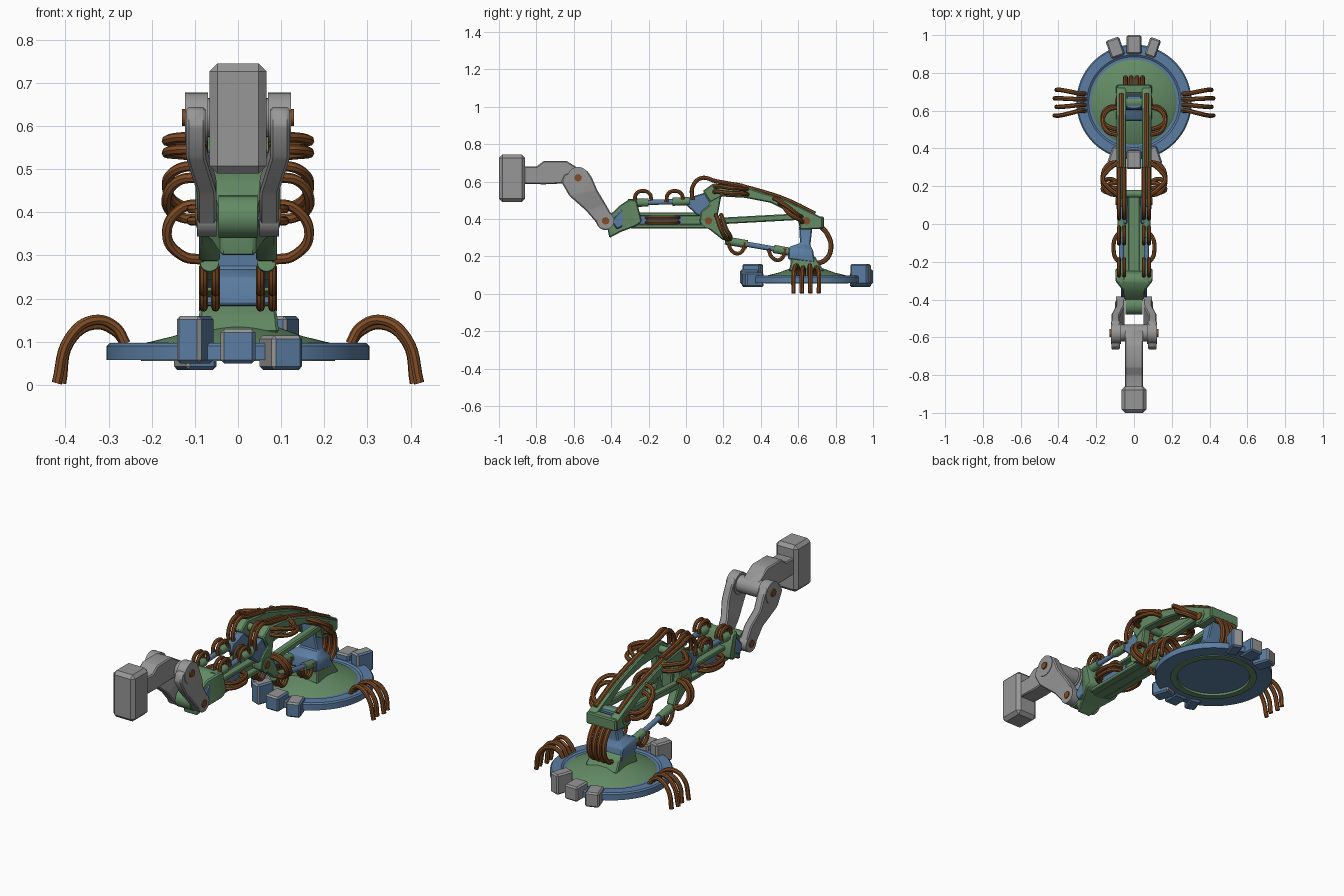
import bpy, bmesh, math
from mathutils import Vector, Matrix


def material(name, rgb):
    m = bpy.data.materials.new(name)
    m.diffuse_color = (*rgb, 1)
    return m


BLUE = material("steel blue", (0.105, 0.205, 0.36))
GREEN = material("sage green", (0.125, 0.26, 0.13))
GREY = material("light grey", (0.31, 0.31, 0.31))
BROWN = material("copper brown", (0.22, 0.075, 0.02))


def finish(bm, name, mat, bevel=0.0):
    bmesh.ops.recalc_face_normals(bm, faces=bm.faces)
    if bevel:
        bmesh.ops.bevel(bm, geom=bm.edges[:], offset=bevel, segments=1, affect='EDGES', clamp_overlap=True)
    me = bpy.data.meshes.new(name)
    bm.to_mesh(me)
    bm.free()
    ob = bpy.data.objects.new(name, me)
    bpy.context.collection.objects.link(ob)
    me.materials.append(mat)
    return ob


def plate(name, pts, x0, x1, mat, bevel=0.006):
    """Side outline (y, z) extruded from x0 to x1."""
    bm = bmesh.new()
    a = [bm.verts.new((x0, y, z)) for y, z in pts]
    b = [bm.verts.new((x1, y, z)) for y, z in pts]
    bm.faces.new(a)
    bm.faces.new(b[::-1])
    for i in range(len(pts)):
        j = (i + 1) % len(pts)
        bm.faces.new((a[i], b[i], b[j], a[j]))
    return finish(bm, name, mat, bevel)


def pair(name, pts, x0, x1, mat, bevel=0.006):
    for s, side in ((1, "right"), (-1, "left")):
        plate(f"{name}_{side}", pts, s * x0, s * x1, mat, bevel)


def box(name, x0, x1, y0, y1, z0, z1, mat, bevel=0.006):
    return plate(name, [(y0, z0), (y1, z0), (y1, z1), (y0, z1)], x0, x1, mat, bevel)


def strip(name, stations, mat, bevel=0.006):
    """Bar through stations (point a, point b, x0, x1), capped at both ends."""
    bm = bmesh.new()
    rings = [[bm.verts.new(v) for v in ((x0, *a), (x1, *a), (x1, *b), (x0, *b))] for a, b, x0, x1 in stations]
    for r, q in zip(rings, rings[1:]):
        for i in range(4):
            j = (i + 1) % 4
            bm.faces.new((r[i], r[j], q[j], q[i]))
    bm.faces.new(rings[0])
    bm.faces.new(rings[-1])
    return finish(bm, name, mat, bevel)


def rod(name, p, q, r, mat, sides=20):
    p, q = Vector(p), Vector(q)
    bm = bmesh.new()
    bmesh.ops.create_cone(bm, cap_ends=True, segments=sides, radius1=r, radius2=r, depth=(q - p).length)
    rot = (q - p).to_track_quat('Z', 'Y').to_matrix().to_4x4()
    bmesh.ops.transform(bm, matrix=Matrix.Translation((p + q) / 2) @ rot, verts=bm.verts)
    return finish(bm, name, mat)


def lathe(name, profile, mat, centre=(0, 0.645), n=64):
    bm = bmesh.new()
    vs = [bm.verts.new((r, 0, z)) for r, z in profile]
    es = [bm.edges.new((vs[i], vs[(i + 1) % len(vs)])) for i in range(len(vs))]
    bmesh.ops.spin(bm, geom=vs + es, cent=(0, 0, 0), axis=(0, 0, 1), angle=2 * math.pi, steps=n)
    bmesh.ops.remove_doubles(bm, verts=bm.verts, dist=1e-4)
    bmesh.ops.translate(bm, vec=(*centre, 0), verts=bm.verts)
    return finish(bm, name, mat)


def cable(name, pts, r=0.012, sides=(1, -1)):
    for s in sides:
        cu = bpy.data.curves.new(name, 'CURVE')
        cu.dimensions = '3D'
        cu.bevel_depth, cu.bevel_resolution, cu.resolution_u = r, 2, 6
        cu.use_fill_caps = True
        sp = cu.splines.new('BEZIER')
        sp.bezier_points.add(len(pts) - 1)
        for bp, (x, y, z) in zip(sp.bezier_points, pts):
            bp.co = (s * x, y, z)
            bp.handle_left_type = bp.handle_right_type = 'AUTO'
        ob = bpy.data.objects.new(name, cu)
        bpy.context.collection.objects.link(ob)
        cu.materials.append(BROWN)


# Round base: blue ring, green dome, recessed underside
lathe("base_ring", [(0.19, 0.06), (0.305, 0.058), (0.305, 0.09), (0.298, 0.097), (0.25, 0.097),
                    (0.24, 0.09), (0.19, 0.09)], BLUE)
lathe("base_dome", [(0, 0.135), (0.09, 0.135), (0.15, 0.113), (0.212, 0.098), (0.225, 0.09),
                    (0.225, 0.055), (0.19, 0.055), (0.185, 0.075), (0, 0.075)], GREEN)
lathe("base_underside", [(0, 0.066), (0.187, 0.066), (0.187, 0.076), (0, 0.076)], BLUE)

# Clamp blocks on the front and back of the ring
for turn, end in ((0, "front"), (math.pi, "back")):
    for i, (ang, w, z0, z1) in enumerate(((-19, 0.06, 0.05, 0.16), (0, 0.08, 0.05, 0.13), (19, 0.075, 0.035, 0.115))):
        ob = box(f"{end}_clamp_{i}", -w / 2, w / 2, -0.355, -0.255, z0, z1, GREY, 0.008)
        ob.data.transform(Matrix.Translation((0, 0.645, 0)) @ Matrix.Rotation(turn + math.radians(ang), 4, 'Z'))
        ob.data.materials.append(BLUE)
        for f in ob.data.polygons:
            f.material_index = int(f.normal.x > 0.6 or f.normal.y < -0.9 or f.normal.z < -0.6)

# Cables hanging off both sides of the ring
for i in range(4):
    y = 0.60 + 0.03 * i
    e = 0.575 + 0.045 * i
    k = 0.01 * (i % 2)
    cable("base_cable", [(0.26, y, 0.095), (0.285, y, 0.135 - k), (0.335, (y + e) / 2, 0.15 - k),
                         (0.39, e, 0.11 - k), (0.42 - k, e, 0.004)])

# Turret column
strip("turret_foot", [((0.55, 0.12), (0.74, 0.12), -0.095, 0.095), ((0.56, 0.165), (0.71, 0.165), -0.09, 0.09),
                      ((0.56, 0.2), (0.69, 0.2), -0.085, 0.085)], GREEN)
strip("turret_column", [((0.545, 0.185), (0.69, 0.165), -0.09, 0.09), ((0.55, 0.25), (0.68, 0.23), -0.09, 0.09),
                        ((0.61, 0.27), (0.665, 0.26), -0.055, 0.055), ((0.605, 0.35), (0.675, 0.35), -0.04, 0.04),
                        ((0.61, 0.42), (0.68, 0.42), -0.04, 0.04)], BLUE)
rod("shoulder_axle", (-0.095, 0.645, 0.39), (0.095, 0.645, 0.39), 0.035, GREEN)

# Upper arm: two side frames tied together at the back
pair("upper_rail", [(0.09, 0.55), (0.145, 0.59), (0.315, 0.572), (0.53, 0.503), (0.73, 0.407), (0.73, 0.348),
                    (0.61, 0.342), (0.594, 0.417), (0.45, 0.487), (0.315, 0.513), (0.19, 0.52), (0.13, 0.487)],
     0.042, 0.092, GREEN)
pair("lower_strut", [(0.15, 0.37), (0.61, 0.395), (0.61, 0.43), (0.15, 0.405)], 0.045, 0.085, GREEN)
pair("elbow_link", [(0.10, 0.53), (0.19, 0.53), (0.17, 0.42), (0.235, 0.30), (0.2, 0.285), (0.13, 0.34),
                    (0.07, 0.38), (0.08, 0.44), (0.13, 0.48)], 0.042, 0.09, GREEN)
pair("elbow_insert", [(0.0, 0.475), (0.0, 0.51), (0.1, 0.54), (0.15, 0.5), (0.12, 0.4), (0.06, 0.42)],
     0.035, 0.078, BLUE)
box("shoulder_tie", -0.09, 0.09, 0.69, 0.738, 0.35, 0.412, GREEN)
rod("elbow_axle", (-0.092, 0.12, 0.39), (0.092, 0.12, 0.39), 0.04, GREEN)
rod("upper_tie", (-0.06, 0.16, 0.55), (0.06, 0.16, 0.55), 0.02, GREEN)


def piston(name, x, a, b):
    """Green end sleeves with a thinner blue rod between."""
    for s in (1, -1):
        p, q = Vector((s * x, *a)), Vector((s * x, *b))
        rod(name + "_rod", p, q, 0.014, BLUE)
        rod(name + "_sleeve", p, p.lerp(q, 0.33), 0.022, GREEN)
        rod(name + "_end", p.lerp(q, 0.72), q, 0.022, GREEN)


piston("lower_piston", 0.066, (0.21, 0.285), (0.57, 0.222))
piston("upper_piston", 0.066, (-0.31, 0.485), (0.02, 0.495))

# Forearm: beam with side slots
box("forearm_beam", -0.032, 0.032, -0.3, 0.17, 0.35, 0.435, GREEN)
pair("forearm_top_flange", [(-0.28, 0.415), (0.1, 0.415), (0.1, 0.435), (-0.28, 0.435)], 0.025, 0.065, GREEN, 0.004)
pair("forearm_bottom_flange", [(-0.28, 0.35), (0.1, 0.35), (0.1, 0.372), (-0.28, 0.372)], 0.025, 0.065, GREEN, 0.004)
pair("forearm_inner_panel", [(-0.28, 0.37), (-0.02, 0.37), (-0.02, 0.418), (-0.28, 0.418)], 0.03, 0.04, BLUE, 0)

# Wrist: flared bracket with blue cheeks
strip("wrist_bracket", [((-0.265, 0.50), (-0.235, 0.385), -0.098, 0.098), ((-0.305, 0.505), (-0.27, 0.36), -0.098, 0.098),
                        ((-0.35, 0.475), (-0.35, 0.33), -0.06, 0.06), ((-0.43, 0.40), (-0.41, 0.298), -0.04, 0.04)],
      GREEN)
pair("wrist_cheek", [(-0.27, 0.47), (-0.25, 0.40), (-0.37, 0.345), (-0.40, 0.39), (-0.34, 0.455)], 0.04, 0.068, BLUE)
rod("wrist_knuckle", (-0.045, -0.43, 0.39), (0.045, -0.43, 0.39), 0.05, GREEN)

# Grey gripper links, hinge drum, arm and end block
for s in (1, -1):
    strip("gripper_link", [((-0.39, 0.41), (-0.47, 0.37), s * 0.05, s * 0.095),
                           ((-0.43, 0.48), (-0.535, 0.445), s * 0.05, s * 0.095),
                           ((-0.475, 0.555), (-0.625, 0.525), s * 0.075, s * 0.12),
                           ((-0.505, 0.625), (-0.668, 0.60), s * 0.075, s * 0.12),
                           ((-0.53, 0.66), (-0.65, 0.64), s * 0.075, s * 0.12)], GREY)
    rod("link_foot", (s * 0.05, -0.43, 0.39), (s * 0.095, -0.43, 0.39), 0.046, GREY)
    rod("link_hub", (s * 0.07, -0.577, 0.62), (s * 0.123, -0.577, 0.62), 0.058, GREY, 28)
    # Copper bolts on all the joints
    for name, x, y, z in (("wrist", 0.1, -0.43, 0.39), ("hinge", 0.13, -0.577, 0.62),
                          ("elbow", 0.098, 0.12, 0.39), ("shoulder", 0.1, 0.645, 0.39)):
        rod(name + "_bolt", (s * 0.08, y, z), (s * x, y, z), 0.02, BROWN, 12)
rod("hinge_drum", (-0.115, -0.577, 0.62), (0.115, -0.577, 0.62), 0.045, GREY, 28)
plate("gripper_arm", [(-0.87, 0.68), (-0.8, 0.68), (-0.76, 0.711), (-0.64, 0.711), (-0.55, 0.655), (-0.56, 0.585),
                      (-0.65, 0.59), (-0.76, 0.585), (-0.87, 0.588)], -0.048, 0.048, GREY)
box("end_block", -0.066, 0.066, -1.0, -0.86, 0.49, 0.745, GREY, 0.018)

# Cable loops along the arm
for k in (0, 0.028):
    # bulging side loops
    cable("rear_side_loop", [(0.08, 0.47 + k, 0.51 - k), (0.14, 0.49 + k, 0.50 - k), (0.165, 0.55, 0.46 - k),
                             (0.14, 0.60 + k / 2, 0.42 - k), (0.08, 0.62, 0.41 - k)])
    cable("front_side_loop", [(0.08, 0.15, 0.545 + k), (0.14, 0.17 + k, 0.545 + k), (0.165, 0.24, 0.538 + k),
                              (0.14, 0.31 - k, 0.535 + k), (0.08, 0.33, 0.53 + k)])
    cable("elbow_loop", [(0.08, 0.16 + k, 0.42), (0.13, 0.165 + k, 0.41), (0.165, 0.185 + k, 0.35),
                         (0.13, 0.21 + k, 0.30), (0.08, 0.22, 0.29)])
    cable("forearm_loop", [(0.045, -0.04, 0.38 + k), (0.09, -0.06, 0.38 + k), (0.108, -0.13, 0.38 + k),
                           (0.09, -0.19, 0.38 + k), (0.045, -0.21, 0.38 + k)], 0.011)
    # arches over the top and strips on the rails
    cable("elbow_arch", [(0.052 + k, 0.035, 0.50), (0.052 + k, 0.035, 0.57), (0.052 + k, 0.08, 0.618),
                         (0.052 + k, 0.16, 0.602), (0.052 + k, 0.3, 0.578)], 0.011)
    for y in (-0.23, -0.06):
        cable("piston_arch", [(0.052 + k, y + 0.045, 0.50), (0.052 + k, y + 0.035, 0.535), (0.052 + k, y, 0.55),
                              (0.052 + k, y - 0.035, 0.535), (0.052 + k, y - 0.045, 0.49)], 0.01)
    for y, z in ((0.27, 0.275), (0.485, 0.24)):
        cable("hanging_loop", [(0.052 + k, y - 0.045, z), (0.052 + k, y - 0.025, z - 0.045), (0.052 + k, y + 0.01, z - 0.06),
                               (0.052 + k, y + 0.038, z - 0.035), (0.052 + k, y + 0.045, z)], 0.01)
cable("rail_strip", [(0.067, 0.3, 0.575), (0.067, 0.42, 0.542), (0.067, 0.53, 0.505), (0.067, 0.69, 0.428)], 0.012)
for x in (0.015, 0.045):
    cable("rear_cable", [(x, 0.72, 0.36), (x, 0.755, 0.32), (x, 0.775, 0.25), (x, 0.75, 0.185), (x, 0.70, 0.16)], 0.013)

# Turn cables into meshes, smooth the round parts
bpy.ops.object.select_all(action='DESELECT')
for ob in bpy.data.objects:
    if ob.type == 'CURVE':
        ob.select_set(True)
        bpy.context.view_layer.objects.active = ob
bpy.ops.object.convert(target='MESH')
bpy.ops.object.select_all(action='SELECT')
bpy.ops.object.shade_smooth_by_angle(angle=math.radians(35))
